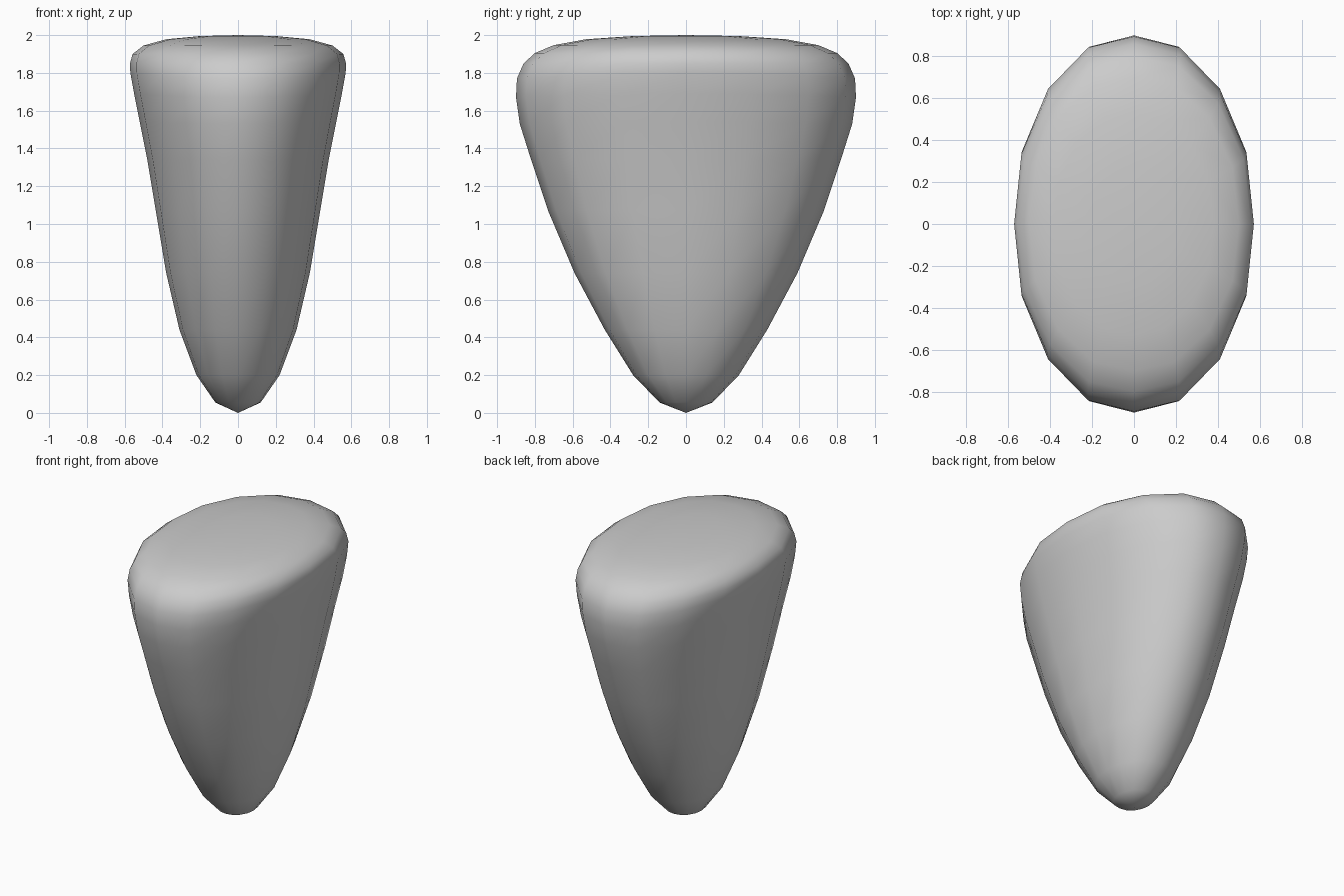
import bpy, bmesh

if "Cube" in bpy.data.objects:
    bpy.data.objects.remove(bpy.data.objects["Cube"])

# Rings of the body: half width x, half depth y, height z at the x side, height z at the y side
RINGS = [
    (.12, .14, .055, .055), (.22, .28, .2, .2), (.31, .43, .44, .44),
    (.38, .59, .74, .74), (.435, .73, 1.07, 1.07), (.48, .82, 1.34, 1.34),
    (.52, .88, 1.54, 1.53), (.55, .9, 1.69, 1.67), (.57, .895, 1.8, 1.77),
    (.572, .86, 1.85, 1.85), (.558, .8, 1.9, 1.905), (.5, .7, 1.945, 1.947),
    (.38, .53, 1.978, 1.978), (.2, .28, 1.995, 1.995),
]
# Slightly squared 16-sided section, one quarter turned four times
QUARTER = [(1, 0), (.94, .385), (.72, .72), (.385, .94)]
SECTION = []
for turn in range(4):
    for c, s in QUARTER:
        for _ in range(turn):
            c, s = -s, c
        SECTION.append((c, s))

bm = bmesh.new()
loops = []
for a, b, zx, zy in RINGS:
    loops.append([bm.verts.new((a * c, b * s, (zx * c * c + zy * s * s) / (c * c + s * s)))
                  for c, s in SECTION])
n = len(SECTION)

# Side walls
for lo, hi in zip(loops, loops[1:]):
    for i in range(n):
        j = (i + 1) % n
        bm.faces.new((lo[i], lo[j], hi[j], hi[i]))

# Pointed base and gently domed top
tip = bm.verts.new((0, 0, 0))
crown = bm.verts.new((0, 0, 2))
for i in range(n):
    j = (i + 1) % n
    bm.faces.new((tip, loops[0][j], loops[0][i]))
    bm.faces.new((crown, loops[-1][i], loops[-1][j]))

bmesh.ops.recalc_face_normals(bm, faces=bm.faces)
for f in bm.faces:
    f.smooth = True
mesh = bpy.data.meshes.new("tapered_body")
bm.to_mesh(mesh)
bm.free()
bpy.context.collection.objects.link(bpy.data.objects.new("tapered_body", mesh))
